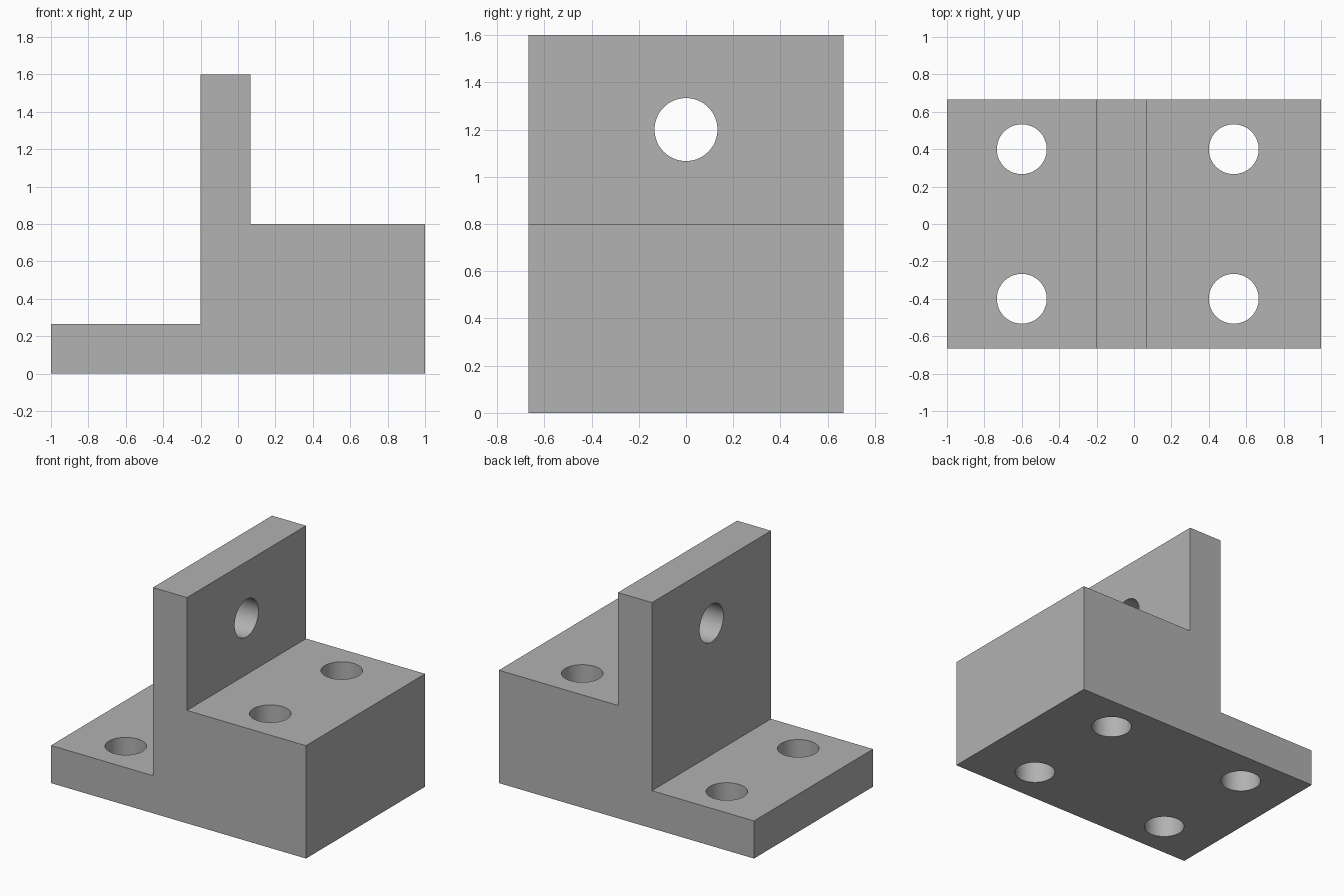
import bpy
import bmesh
import math

if "Cube" in bpy.data.objects:
    bpy.data.objects.remove(bpy.data.objects["Cube"], do_unlink=True)

U = 1 / 15                 # drafting unit
HALF_DEPTH = 10 * U
HOLE_RADIUS = 2 * U

grey = bpy.data.materials.new("plain grey")
grey.use_nodes = True
grey.diffuse_color = (0.445, 0.445, 0.445, 1)
grey.node_tree.nodes["Principled BSDF"].inputs["Base Color"].default_value = grey.diffuse_color

# Stepped side profile, extruded along the depth
profile = [(-15, 0), (15, 0), (15, 12), (1, 12), (1, 24), (-3, 24), (-3, 4), (-15, 4)]
bm = bmesh.new()
face = bm.faces.new([bm.verts.new((x * U, -HALF_DEPTH, z * U)) for x, z in profile])
extruded = bmesh.ops.extrude_face_region(bm, geom=[face])["geom"]
moved = [v for v in extruded if isinstance(v, bmesh.types.BMVert)]
bmesh.ops.translate(bm, verts=moved, vec=(0, 2 * HALF_DEPTH, 0))
bmesh.ops.recalc_face_normals(bm, faces=bm.faces)
mesh = bpy.data.meshes.new("stepped_bracket")
bm.to_mesh(mesh)
bm.free()
bracket = bpy.data.objects.new("stepped_bracket", mesh)
bpy.context.collection.objects.link(bracket)
mesh.materials.append(grey)


def drill(name, location, length, rotation=(0, 0, 0)):
    """Cut a round through hole in the bracket."""
    bpy.ops.mesh.primitive_cylinder_add(vertices=64, radius=HOLE_RADIUS, depth=length,
                                        location=location, rotation=rotation)
    cutter = bpy.context.object
    cutter.name = name
    cutter.hide_render = True
    cutter.data.materials.append(grey)
    cut = bracket.modifiers.new(name, "BOOLEAN")
    cut.operation = "DIFFERENCE"
    cut.solver = "EXACT"
    cut.object = cutter
    bpy.context.view_layer.objects.active = bracket
    bpy.ops.object.modifier_apply(modifier=name)
    bpy.data.objects.remove(cutter, do_unlink=True)


# Four mounting holes through the base
for x in (-9 * U, 8 * U):
    for y in (-6 * U, 6 * U):
        drill("mounting_hole", (x, y, 6 * U), 2)

# Cross hole through the upright plate
drill("upright_hole", (-U, 0, 18 * U), 8 * U, (0, math.pi / 2, 0))

# Smooth hole walls, crisp edges
bpy.ops.object.select_all(action="DESELECT")
bracket.select_set(True)
bpy.context.view_layer.objects.active = bracket
bpy.ops.object.shade_smooth_by_angle(angle=math.radians(30))
